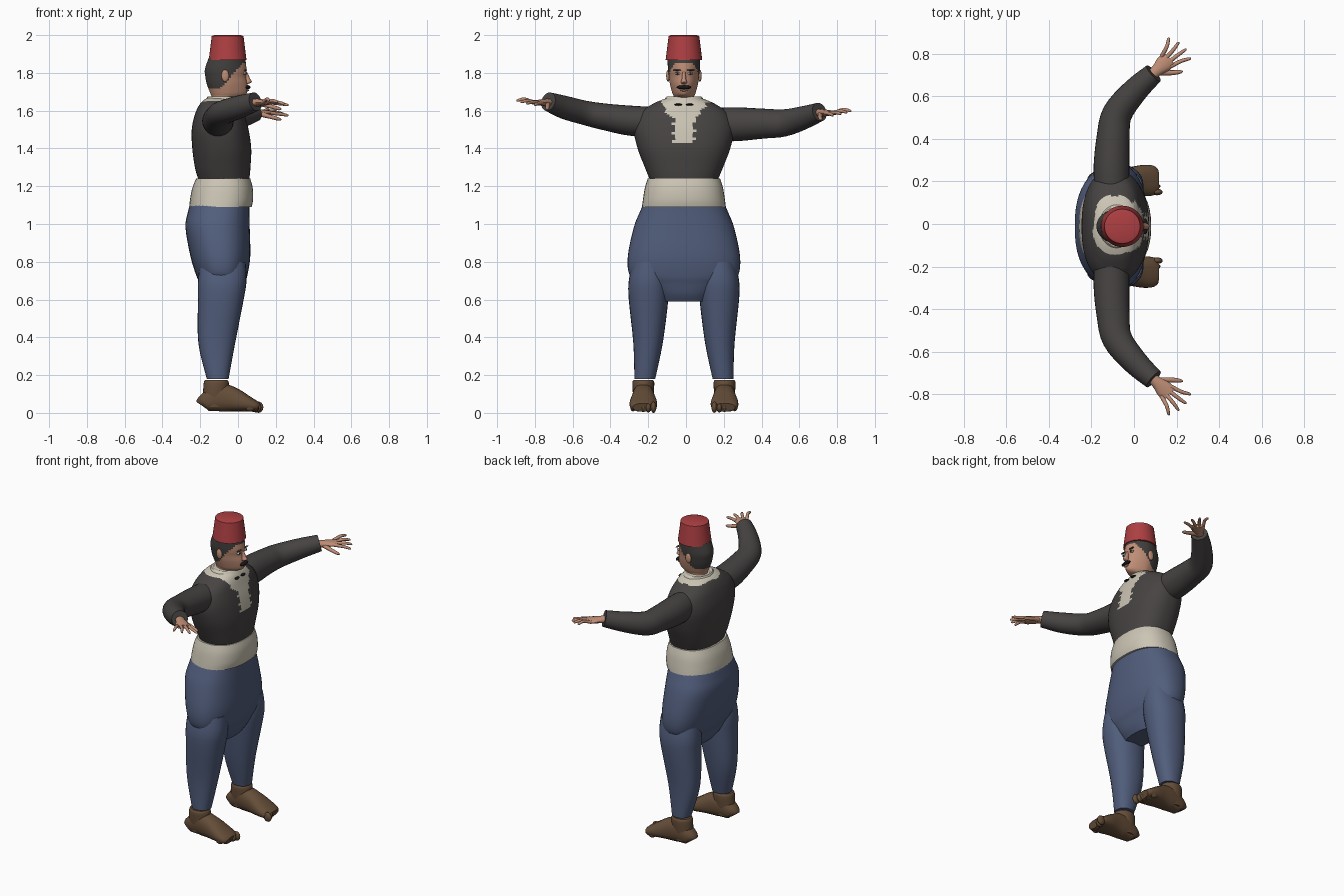
import bpy
import math
from mathutils import Vector

cube = bpy.data.objects.get("Cube")
if cube:
    bpy.data.objects.remove(cube, do_unlink=True)

MID = -0.011  # the figure's own centre line in y
parts = []


def material(name, *rgb):
    mat = bpy.data.materials.new(name)
    mat.use_nodes = True
    mat.diffuse_color = (*rgb, 1)
    mat.node_tree.nodes["Principled BSDF"].inputs["Base Color"].default_value = (*rgb, 1)
    return mat


CHARCOAL = material("charcoal wool", .062, .056, .055)
CREAM = material("cream cloth", .60, .56, .46)
BLUE = material("blue cloth", .082, .11, .20)
RED = material("red felt", .42, .05, .055)
SKIN = material("skin", .52, .27, .18)
BROWN = material("brown leather", .13, .075, .04)
HAIR = material("dark grey hair", .055, .052, .05)
BLACK = material("black", .01, .009, .009)
WHITE = material("eye white", .65, .6, .55)


def spline(p, t):
    """Catmull-Rom sample through the list of vectors p."""
    i = min(int(t), len(p) - 2)
    f = t - i
    a, b, c, d = p[max(i - 1, 0)], p[i], p[i + 1], p[min(i + 2, len(p) - 1)]
    out = []
    for k in range(len(b)):
        m0, m1 = (c[k] - a[k]) / 2, (d[k] - b[k]) / 2
        out.append((2 * f**3 - 3 * f**2 + 1) * b[k] + (f**3 - 2 * f**2 + f) * m0
                   + (3 * f**2 - 2 * f**3) * c[k] + (f**3 - f**2) * m1)
    return out


def loft(name, rings, mats, segs=24, steps=4, upright=True, power=1.0, rule=None, reshape=None):
    """Skin over rings (x, y, z, half a, half b); upright rings lie flat, others face along the path."""
    n = (len(rings) - 1) * steps
    rows = [spline(rings, i / steps) for i in range(n + 1)]
    verts, faces = [], []
    for i, (x, y, z, a, b) in enumerate(rows):
        side, up = Vector((1, 0, 0)), Vector((0, 1, 0))
        if not upright:
            t = Vector(rows[min(i + 1, n)][:3]) - Vector(rows[max(i - 1, 0)][:3])
            side = t.cross(Vector((0, 0, 1))).normalized()
            up = side.cross(t).normalized()
        for j in range(segs):
            c, s = math.cos(math.tau * j / segs), math.sin(math.tau * j / segs)
            c, s = (math.copysign(abs(v) ** power, v) for v in (c, s))
            v = Vector((x, y + MID, z)) + side * a * c + up * b * s
            verts.append(reshape(v) if reshape else v)
    for i in range(n):
        for j in range(segs):
            k = (j + 1) % segs
            faces.append((i * segs + j, i * segs + k, (i + 1) * segs + k, (i + 1) * segs + j))
    faces += [tuple(reversed(range(segs))), tuple(range(n * segs, (n + 1) * segs))]
    mesh = bpy.data.meshes.new(name)
    mesh.from_pydata(verts, [], faces)
    for m in mats:
        mesh.materials.append(m)
    if rule:
        for f in mesh.polygons:
            f.material_index = rule(f.center)
    mesh.update()
    ob = bpy.data.objects.new(name, mesh)
    bpy.context.collection.objects.link(ob)
    parts.append(ob)
    return ob


def body(name, levels, mats, **kw):
    """Upright loft from levels (z, back x, front x, half width)."""
    return loft(name, [((b + f) / 2, 0, z, (f - b) / 2, w) for z, b, f, w in levels], mats, **kw)


def blob(name, place, size, mat):
    bpy.ops.mesh.primitive_uv_sphere_add(segments=14, ring_count=8, location=(place[0], place[1] + MID, place[2]))
    ob = bpy.context.object
    ob.name, ob.scale = name, size
    ob.data.materials.append(mat)
    parts.append(ob)


# sweater body with a ragged shirt front and collar
def shirt(c):
    y = abs(c.y - MID)
    ragged = .008 * math.sin(c.z * 130 + c.y * 40)
    edge = .052 + .06 * min(max((c.z - 1.55) / .07, 0), 1) + ragged
    front = c.x > -.08 and c.z > 1.425 and y < edge
    return 1 if front or c.z > 1.648 + ragged / 2 else 0


body("sweater", [(1.235, -.21, .06, .18), (1.3, -.228, .066, .207), (1.4, -.242, .07, .245),
                 (1.5, -.245, .056, .265), (1.58, -.228, .035, .24), (1.63, -.205, .02, .175),
                 (1.657, -.18, .005, .118), (1.672, -.15, -.015, .07)],
     [CHARCOAL, CREAM], segs=96, steps=7, power=.85, rule=shirt)
body("collar", [(1.645, -.175, .015, .11), (1.675, -.16, -.005, .092), (1.668, -.145, -.02, .062)],
     [CREAM], segs=32)

# sash, baggy trouser seat and hat
body("sash", [(1.09, -.258, .072, .222), (1.13, -.254, .08, .217), (1.19, -.242, .078, .207),
              (1.24, -.222, .065, .192)], [CREAM], segs=40, power=.85)
body("trouser_seat", [(1.12, -.25, .06, .208), (1.06, -.266, .06, .235), (.98, -.278, .062, .266),
                      (.83, -.252, .065, .297), (.73, -.222, .05, .288), (.685, -.2, .035, .235),
                      (.63, -.18, .015, .165), (.59, -.15, -.01, .13)], [BLUE], segs=48, power=.85)
body("fez", [(1.868, -.155, .045, .097), (1.995, -.139, .029, .081), (2.0, -.125, .015, .068)],
     [RED], segs=36, steps=1)


# head, with the face narrowing towards the front and the jaw
def face_shape(v):
    front = max(v.x + .05, 0) / .1
    jaw = min(max((1.80 - v.z) / .12, 0), 1)
    v.y = MID + (v.y - MID) * (1 - front * (.08 + .25 * jaw))
    return v


def hairline(c):
    return 1 if c.z > 1.85 or (c.z > 1.715 and c.x < -.09 + .85 * (c.z - 1.72)) else 0


body("head", [(1.61, -.14, -.035, .056), (1.66, -.138, -.03, .054), (1.676, -.14, .025, .054),
              (1.695, -.148, .047, .062), (1.74, -.165, .05, .074), (1.78, -.173, .043, .08),
              (1.82, -.175, .045, .085), (1.88, -.155, .038, .086)],
     [SKIN, HAIR], segs=48, steps=6, rule=hairline, reshape=face_shape)
body("nose", [(1.742, .035, .055, .012), (1.752, .03, .073, .016), (1.77, .03, .064, .011),
              (1.805, .03, .048, .008)], [SKIN], segs=12)
blob("moustache", (.052, 0, 1.724), (.014, .038, .011), BLACK)
blob("lower_lip", (.05, 0, 1.708), (.008, .02, .006), SKIN)
for s, side in ((1, "left"), (-1, "right")):
    blob(side + "_ear", (-.068, s * .084, 1.785), (.02, .01, .032), SKIN)
    blob(side + "_eye", (.036, s * .034, 1.797), (.009, .015, .007), WHITE)
    blob(side + "_pupil", (.042, s * .034, 1.797), (.005, .006, .006), BLACK)
    blob(side + "_brow", (.041, s * .036, 1.815), (.007, .022, .004), HAIR)
    blob(side + "_bow_end", (.022, s * .03, 1.632), (.012, .02, .006), BLACK)

    # trouser leg from levels of z, back, front, inner and outer
    levels = [(.8, -.2, .04, .1, .27), (.7, -.212, .045, .082, .292), (.6, -.212, .03, .083, .292),
              (.37, -.21, -.015, .112, .268), (.18, -.165, -.05, .152, .262)]
    loft(side + "_trouser_leg", [((b + f) / 2, s * (i + o) / 2, z, (f - b) / 2, (o - i) / 2)
                                 for z, b, f, i, o in levels], [BLUE], segs=28, power=.9)

    # foot with ankle and toes
    fy = s * .215
    loft(side + "_ankle", [(-.12, fy, .03, .062, .048), (-.117, fy, .1, .068, .055),
                           (-.115, fy, .16, .066, .058), (-.115, fy, .175, .058, .05)], [BROWN])
    soles = [(-.192, .025, .07), (-.175, .045, .1), (-.1, .056, .152), (-.03, .062, .135),
             (.04, .073, .094), (.09, .07, .064), (.11, .055, .05)]
    loft(side + "_foot", [(x, fy, top / 2 + .004, w, top / 2 - .002) for x, w, top in soles],
         [BROWN], upright=False, power=.85)
    for k in range(5):
        blob(side + "_toe", (.108 - .011 * k, fy + s * (.027 * k - .054), .03),
             (.027, .0155, .03 - .002 * k), BROWN)

    # sleeve, each arm held at its own height
    za, zb, zw = (1.528, 1.535, 1.593) if s > 0 else (1.545, 1.59, 1.648)
    thick = .09 if s > 0 else .08
    loft(side + "_sleeve", [(-.1, s * .1, za, .075, thick * .9), (-.106, s * .26, za, .084, thick),
                            (-.098, s * .42, (za + zb) / 2, .077, thick * .88),
                            (-.078, s * .53, zb, .07, thick * .8),
                            (.005, s * .637, (zb + zw) / 2, .06, .061),
                            (.092, s * .718, zw, .049, .05)], [CHARCOAL], segs=28, upright=False)

    # hand in its own frame: along the fingers, towards the little finger, up
    def at(along, out, up=0):
        return (.085 + .75 * along - .66 * out, s * (.712 + .66 * along + .75 * out), zw - .005 + up)

    def limb(name, points):
        loft(name, [(*at(*p[:3]), p[3], p[4]) for p in points], [SKIN], segs=12, steps=3, upright=False)

    limb(side + "_palm", [(-.02, 0, 0, .026, .022), (.03, 0, 0, .028, .02), (.075, .002, 0, .04, .016),
                          (.112, .003, 0, .038, .012)])
    for k, length in enumerate((.088, .1, .095, .075)):
        o = -.028 + .021 * k
        lift = .008 * (k - 1.5)
        limb(side + "_finger", [(.09, o, 0, .01, .01), (.1 + length / 2, o * 1.5, .006 + lift, .009, .009),
                                (.1 + length * .9, o * 2.1, lift, .007, .007),
                                (.1 + length, o * 2.2, lift - .003, .003, .003)])
    limb(side + "_thumb", [(.03, -.012, -.005, .014, .014), (.07, -.05, -.02, .012, .011),
                           (.105, -.076, -.032, .009, .009), (.118, -.084, -.036, .003, .003)])

# smooth shading with sharp edges kept
bpy.ops.object.select_all(action='DESELECT')
for ob in parts:
    ob.select_set(True)
    # outward normals on mirrored parts
    bpy.context.view_layer.objects.active = ob
bpy.ops.object.mode_set(mode='EDIT')
bpy.ops.mesh.select_all(action='SELECT')
bpy.ops.mesh.normals_make_consistent(inside=False)
bpy.ops.object.mode_set(mode='OBJECT')
bpy.ops.object.shade_smooth_by_angle(angle=math.radians(40))
